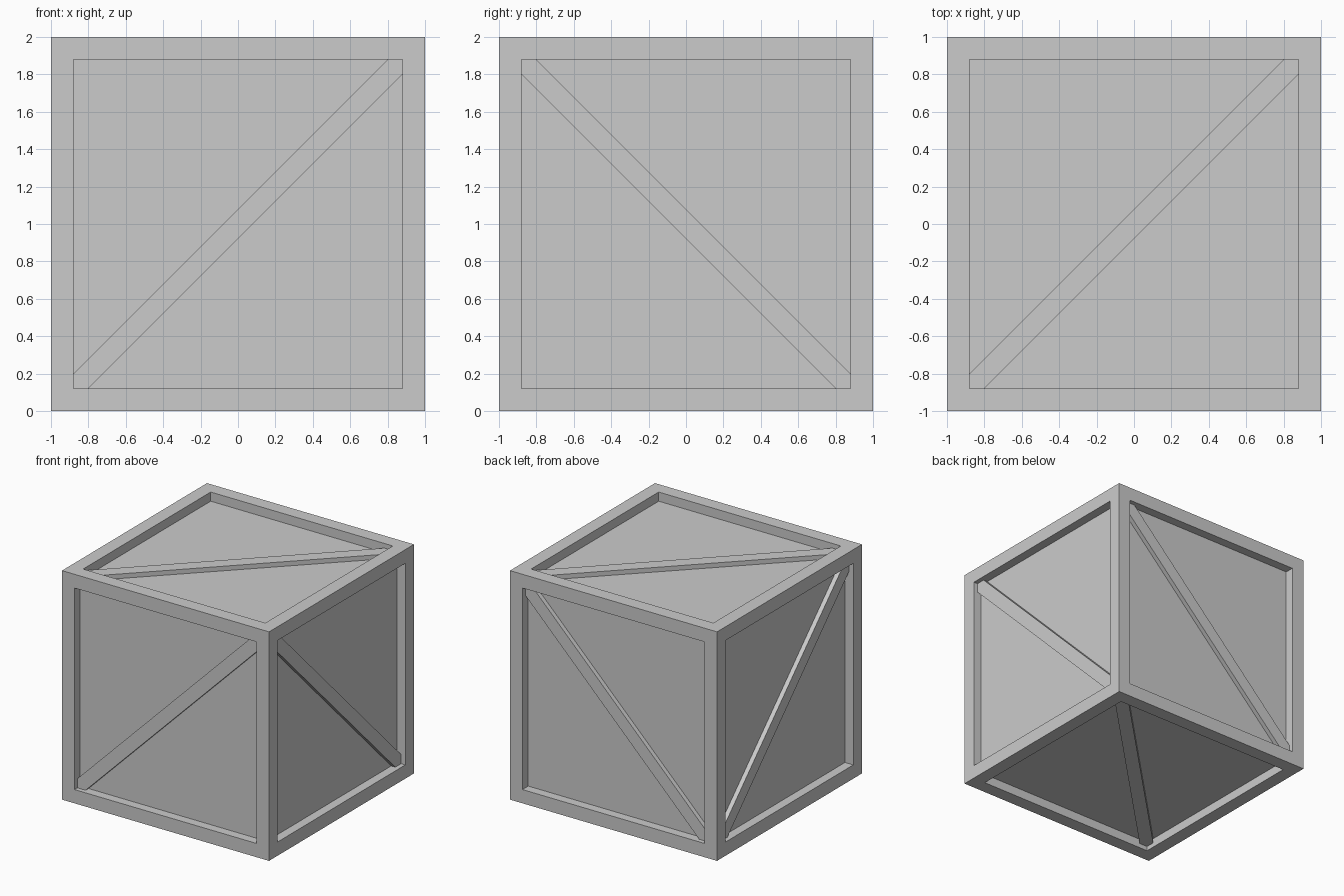
import bpy, bmesh
from mathutils import Vector

if "Cube" in bpy.data.objects:
    bpy.data.objects.remove(bpy.data.objects["Cube"])

FRAME = 0.12       # width of the frame rails
RECESS = 0.08      # depth of the panels below the frame
BRACE_DROP = 0.04  # depth of the brace face below the frame
HALF = 0.08        # brace half width measured along the opening edge
INNER = 1 - FRAME
CENTRE = Vector((0, 0, 1))


def finish(bm, name):
    bmesh.ops.recalc_face_normals(bm, faces=bm.faces[:])
    mesh = bpy.data.meshes.new(name)
    bm.to_mesh(mesh)
    bm.free()
    obj = bpy.data.objects.new(name, mesh)
    bpy.context.collection.objects.link(obj)
    return obj


# Crate body: a cube with each side inset to a rail frame and pushed in
bm = bmesh.new()
bmesh.ops.create_cube(bm, size=2)
bmesh.ops.translate(bm, verts=bm.verts[:], vec=CENTRE)
sides = bm.faces[:]
bmesh.ops.inset_individual(bm, faces=sides, thickness=FRAME, use_even_offset=True)
for face in sides:
    normal = face.normal.copy()
    new = bmesh.ops.extrude_face_region(bm, geom=[face])["geom"]
    verts = [g for g in new if isinstance(g, bmesh.types.BMVert)]
    bmesh.ops.translate(bm, verts=verts, vec=-normal * RECESS)
    if face.is_valid:
        bmesh.ops.delete(bm, geom=[face], context='FACES_ONLY')
finish(bm, "crate_body")


# Diagonal brace: a bar running corner to corner, trimmed to the opening
def brace(name, u, v, n):
    u, v, n = Vector(u), Vector(v), Vector(n)
    a, b = INNER, INNER - HALF
    outline = [(-a, -a), (-b, -a), (a, b), (a, a), (b, a), (-a, -b)]
    bm = bmesh.new()
    low = 1 - RECESS - 0.01
    base = bm.faces.new([bm.verts.new(CENTRE + u * p + v * q + n * low) for p, q in outline])
    new = bmesh.ops.extrude_face_region(bm, geom=[base])["geom"]
    verts = [g for g in new if isinstance(g, bmesh.types.BMVert)]
    bmesh.ops.translate(bm, verts=verts, vec=n * (1 - BRACE_DROP - low))
    finish(bm, name)


X, Y, Z = (1, 0, 0), (0, 1, 0), (0, 0, 1)
for label, s in (("front", -1), ("back", 1)):
    brace(label + "_brace", X, Z, (0, s, 0))
for label, s in (("left", -1), ("right", 1)):
    brace(label + "_brace", (0, -1, 0), Z, (s, 0, 0))
for label, s in (("bottom", -1), ("top", 1)):
    brace(label + "_brace", X, Y, (0, 0, s))
